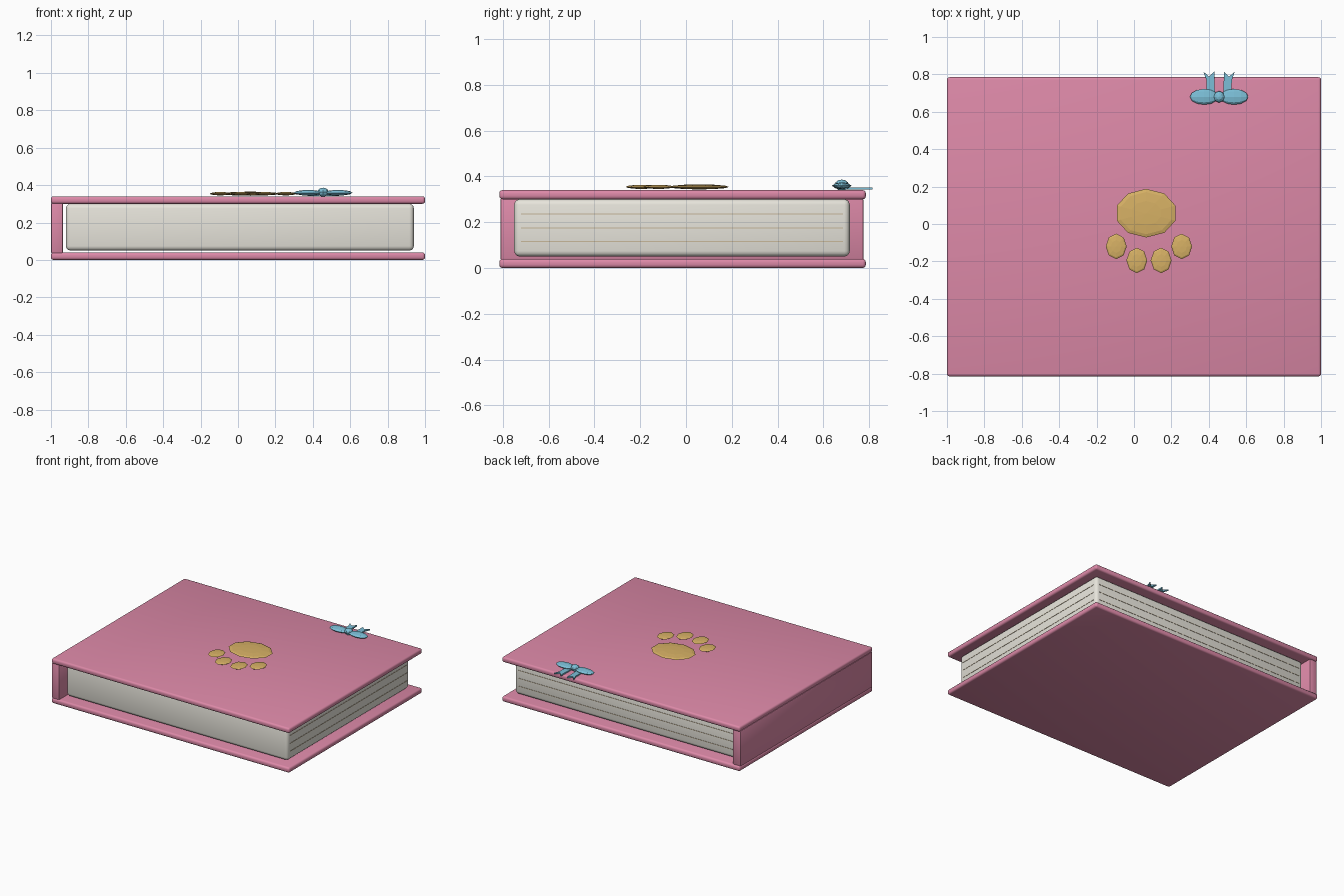
import bpy, bmesh, math
from mathutils import Matrix

if "Cube" in bpy.data.objects:
    bpy.data.objects.remove(bpy.data.objects["Cube"])


def mat(name, col):
    m = bpy.data.materials.new(name)
    m.diffuse_color = (*col, 1)
    m.use_nodes = True
    m.node_tree.nodes["Principled BSDF"].inputs["Base Color"].default_value = m.diffuse_color
    return m


PINK = mat("pink cover", (0.72, 0.25, 0.39))
PAPER = mat("paper", (0.80, 0.78, 0.71))
LINE = mat("page line tan", (0.58, 0.48, 0.33))
GOLD = mat("gold", (0.68, 0.44, 0.13))
BLUE = mat("ribbon blue", (0.20, 0.52, 0.68))


def finish(name, bm, material):
    bmesh.ops.recalc_face_normals(bm, faces=bm.faces)
    me = bpy.data.meshes.new(name)
    bm.to_mesh(me)
    bm.free()
    me.materials.append(material)
    ob = bpy.data.objects.new(name, me)
    bpy.context.collection.objects.link(ob)
    return ob


def box(name, lo, hi, material, bevel=0.0, segs=3):
    bm = bmesh.new()
    size = [b - a for a, b in zip(lo, hi)]
    mid = [(a + b) / 2 for a, b in zip(lo, hi)]
    bmesh.ops.create_cube(bm, size=1, matrix=Matrix.Translation(mid) @ Matrix.Diagonal((*size, 1)))
    if bevel:
        bmesh.ops.bevel(bm, geom=bm.edges[:], offset=bevel, segments=segs, profile=0.5, affect='EDGES')
    return finish(name, bm, material)


def blob(name, c, r, material, u=8, v=6, axis='Z'):
    # low-poly flattened ball
    bm = bmesh.new()
    rot = Matrix.Rotation(math.pi / 2, 4, 'Y') if axis == 'X' else Matrix.Identity(4)
    bmesh.ops.create_uvsphere(bm, u_segments=u, v_segments=v, radius=1,
                              matrix=Matrix.Translation(c) @ Matrix.Diagonal((*r, 1)) @ rot)
    return finish(name, bm, material)


# covers, spine and page block
box("back_cover", (-1, -0.815, 0), (1, 0.785, 0.04), PINK, 0.014)
box("front_cover", (-1, -0.815, 0.30), (1, 0.785, 0.34), PINK, 0.014)
box("spine", (-1, -0.81, 0.035), (-0.935, 0.775, 0.305), PINK, 0.008, 2)
box("pages", (-0.92, -0.75, 0.05), (0.94, 0.715, 0.30), PAPER, 0.024)

# page lines on the fore edge and the back edge
for i, z in enumerate((0.115, 0.175, 0.235)):
    box(f"fore_edge_line_{i}", (0.935, -0.72, z - 0.002), (0.942, 0.685, z + 0.002), LINE)
    box(f"back_edge_line_{i}", (-0.89, 0.71, z - 0.002), (0.91, 0.717, z + 0.002), LINE)

# paw emblem
blob("paw_pad", (0.065, 0.058, 0.354), (0.165, 0.13, 0.011), GOLD, 10, 6)
for i, (x, y) in enumerate(((0.175, -0.12), (0.065, -0.195))):
    for s in (-1, 1):
        blob(f"paw_toe_{i}_{s}", (0.08 + s * x, y, 0.354), (0.056, 0.068, 0.009), GOLD, 8, 6)

# bow: loops, knot and forked tails
BX, BY = 0.455, 0.68
for s in (-1, 1):
    blob(f"bow_loop_{s}", (BX + s * 0.08, BY, 0.359), (0.076, 0.042, 0.015), BLUE, 8, 6, 'X')
    bm = bmesh.new()
    prof = [(0.022, 0.68), (0.066, 0.68), (0.068, 0.77), (0.084, 0.815),
            (0.053, 0.787), (0.025, 0.815), (0.025, 0.77)]
    f = bm.faces.new([bm.verts.new((BX + s * x, y, 0.342)) for x, y in prof])
    ext = bmesh.ops.extrude_face_region(bm, geom=[f])
    bmesh.ops.translate(bm, vec=(0, 0, 0.01),
                        verts=[g for g in ext["geom"] if isinstance(g, bmesh.types.BMVert)])
    finish(f"bow_tail_{s}", bm, BLUE)
blob("bow_knot", (BX, BY, 0.362), (0.031, 0.031, 0.024), BLUE, 8, 6)

# smooth the rounded book parts, keep emblems faceted
for ob in bpy.data.objects:
    ob.select_set(ob.name in {"back_cover", "front_cover", "spine", "pages"})
bpy.context.view_layer.objects.active = bpy.data.objects["pages"]
bpy.ops.object.shade_smooth_by_angle(angle=math.radians(35))
